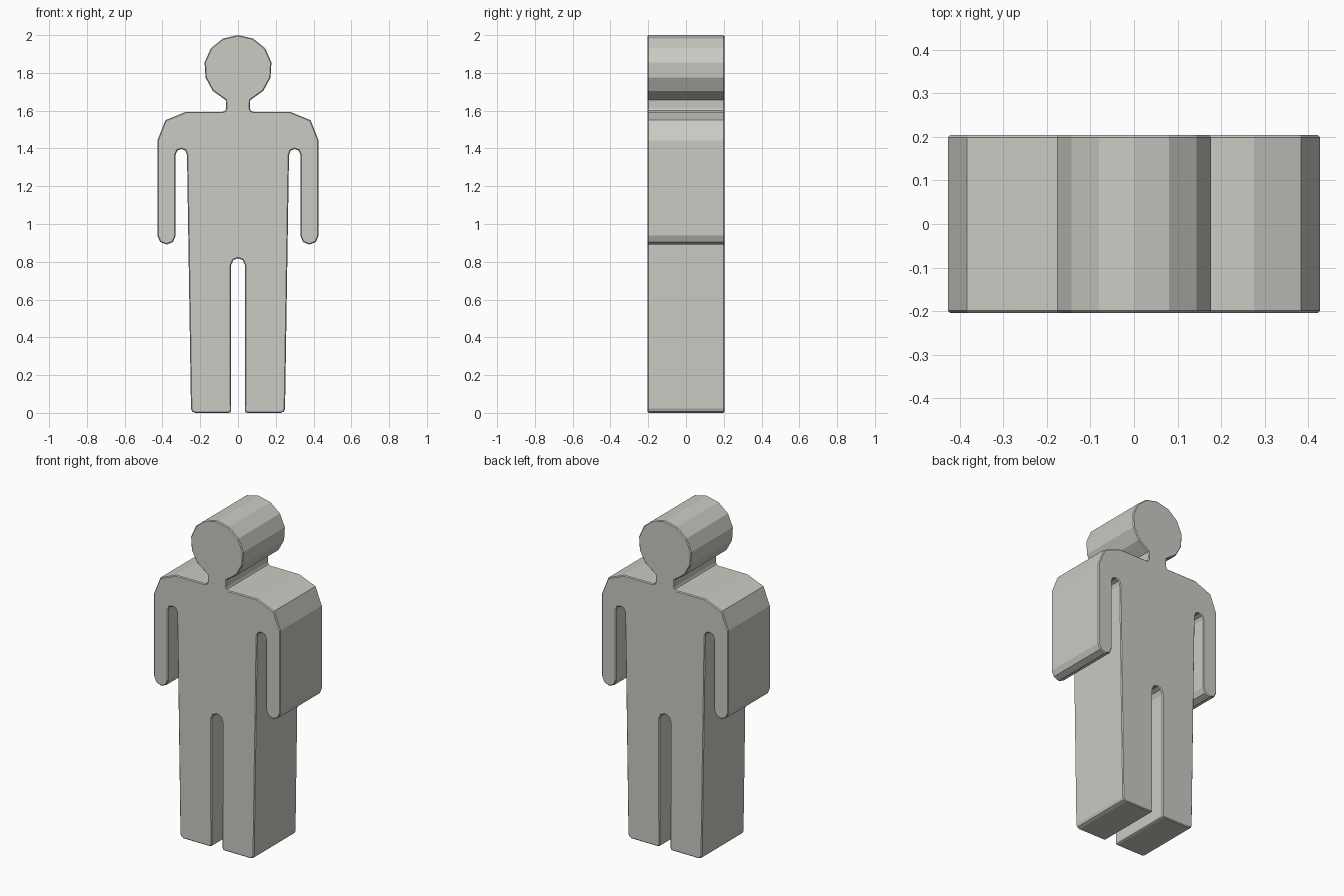
import bpy, bmesh

if "Cube" in bpy.data.objects:
    bpy.data.objects.remove(bpy.data.objects["Cube"])

DEPTH = 0.204   # half thickness
EDGE = 0.005    # small chamfer round the front and back

# Right half of the silhouette (x, z), crown of head down to the crotch
half = [
    (0.0, 2.0), (0.08, 1.982), (0.144, 1.93), (0.177, 1.855), (0.172, 1.775),
    (0.134, 1.705), (0.065, 1.656),                                  # head
    (0.063, 1.612), (0.068, 1.6), (0.082, 1.594),                    # neck
    (0.275, 1.594), (0.384, 1.55), (0.427, 1.442),                   # shoulder
    (0.427, 0.938), (0.412, 0.905), (0.378, 0.891), (0.344, 0.905),
    (0.33, 0.938),                                                   # hand
    (0.33, 1.368), (0.321, 1.389), (0.3, 1.397), (0.279, 1.389),
    (0.27, 1.365),                                                   # armpit
    (0.249, 0.022), (0.243, 0.007), (0.226, 0.0),                    # outer leg
    (0.048, 0.0), (0.039, 0.004), (0.036, 0.014),                    # foot
    (0.037, 0.782), (0.025, 0.809), (0.0, 0.819),                    # crotch
]
# Mirror to the full outline, skipping the two centre points
outline = half + [(-x, z) for x, z in reversed(half[1:-1])]

bm = bmesh.new()
front = bm.faces.new([bm.verts.new((x, -DEPTH, z)) for x, z in outline])
ext = bmesh.ops.extrude_face_region(bm, geom=[front], use_keep_orig=True)
bmesh.ops.translate(bm, vec=(0, 2 * DEPTH, 0),
                    verts=[g for g in ext["geom"] if isinstance(g, bmesh.types.BMVert)])
bmesh.ops.recalc_face_normals(bm, faces=bm.faces)

# Chamfer only the front and back rims
rim = [e for e in bm.edges if abs(e.verts[0].co.y - e.verts[1].co.y) < 1e-5]
bmesh.ops.bevel(bm, geom=rim, offset=EDGE, offset_type='OFFSET', segments=1,
                profile=0.5, affect='EDGES', clamp_overlap=True)
bmesh.ops.recalc_face_normals(bm, faces=bm.faces)

mesh = bpy.data.meshes.new("standing_figure")
bm.to_mesh(mesh)
bm.free()

grey = bpy.data.materials.new("warm light grey")
grey.diffuse_color = (0.60, 0.59, 0.55, 1.0)
grey.use_nodes = True
grey.node_tree.nodes["Principled BSDF"].inputs["Base Color"].default_value = grey.diffuse_color
mesh.materials.append(grey)
figure = bpy.data.objects.new("standing_figure", mesh)
bpy.context.collection.objects.link(figure)
